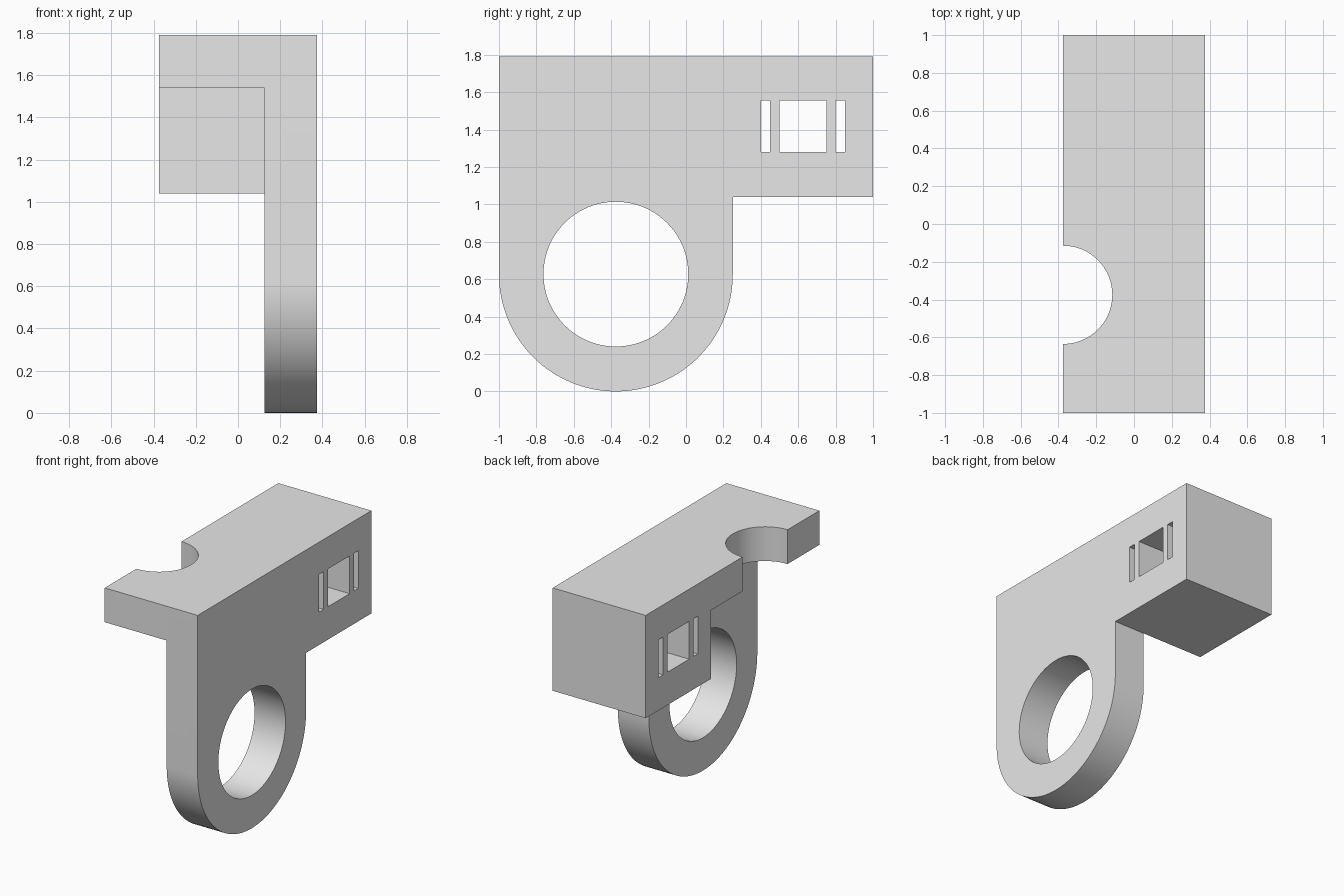
import bpy, bmesh, math
from mathutils import Vector

cube = bpy.data.objects.get("Cube")
if cube:
    bpy.data.objects.remove(cube)

grey = bpy.data.materials.new("light_grey")
grey.use_nodes = True
colour = (0.8, 0.8, 0.8, 1)
grey.diffuse_color = colour
grey.node_tree.nodes["Principled BSDF"].inputs["Base Color"].default_value = colour

TOP, HALF, WALL = 1.79, 0.375, 0.25
RING_Y, RING_Z, RING_R = -0.375, 0.625, 0.625


def arc(cu, cv, r, start, end, n):
    """Points on an arc, angles in degrees."""
    angles = [math.radians(start + (end - start) * i / n) for i in range(n + 1)]
    return [(cu + r * math.cos(a), cv + r * math.sin(a)) for a in angles]


def prism(name, points, low, high, axis):
    """Extrude a closed profile along x (points are y, z) or z (points are x, y)."""
    bm = bmesh.new()
    place = (lambda u, v: (low, u, v)) if axis == "x" else (lambda u, v: (u, v, low))
    face = bm.faces.new([bm.verts.new(place(u, v)) for u, v in points])
    shift = Vector((high - low, 0, 0) if axis == "x" else (0, 0, high - low))
    out = bmesh.ops.extrude_face_region(bm, geom=[face])
    moved = [g for g in out["geom"] if isinstance(g, bmesh.types.BMVert)]
    bmesh.ops.translate(bm, verts=moved, vec=shift)
    bmesh.ops.recalc_face_normals(bm, faces=bm.faces[:])
    mesh = bpy.data.meshes.new(name)
    bm.to_mesh(mesh)
    bm.free()
    mesh.materials.append(grey)
    obj = bpy.data.objects.new(name, mesh)
    bpy.context.collection.objects.link(obj)
    return obj


def rect(u0, u1, v0, v1):
    return [(u0, v0), (u1, v0), (u1, v1), (u0, v1)]


def combine(target, tool, operation):
    """Apply a boolean and remove the tool object."""
    tool.hide_render = True
    mod = target.modifiers.new(operation.lower(), "BOOLEAN")
    mod.operation, mod.solver, mod.object = operation, "EXACT", tool
    bpy.context.view_layer.objects.active = target
    bpy.ops.object.modifier_apply(modifier=mod.name)
    bpy.data.objects.remove(tool)


# Side plate with rounded ring end, in y and z
outline = arc(RING_Y, RING_Z, RING_R, 180, 360, 64)
outline += [(0.25, TOP - 0.75), (1, TOP - 0.75), (1, TOP), (-1, TOP)]
bracket = prism("bracket", outline, HALF - WALL, HALF, "x")

# Top flange and rear block, together one L-shaped profile
shelf = [(-1, TOP), (-1, TOP - WALL), (0.25, TOP - WALL),
         (0.25, TOP - 0.75), (1, TOP - 0.75), (1, TOP)]
combine(bracket, prism("shelf", shelf, -HALF, HALF - WALL, "x"), "UNION")

# Ring bore and half-round notch in the flange
bore = arc(RING_Y, RING_Z + 0.002, 0.387, 0, 360, 96)[:-1]
combine(bracket, prism("bore_cutter", bore, 0, 1, "x"), "DIFFERENCE")
notch = arc(-HALF, RING_Y, 0.26, 0, 360, 96)[:-1]
combine(bracket, prism("notch_cutter", notch, 1.3, 2, "z"), "DIFFERENCE")

# Square window between two narrow slots
for y0, y1 in ((0.4, 0.45), (0.5, 0.75), (0.8, 0.85)):
    window = rect(y0, y1, 1.28, 1.555)
    combine(bracket, prism("window_cutter", window, -1, 1, "x"), "DIFFERENCE")

# Smooth curved walls, crisp edges
bpy.ops.object.select_all(action="DESELECT")
bracket.select_set(True)
bpy.context.view_layer.objects.active = bracket
bpy.ops.object.shade_smooth_by_angle(angle=math.radians(30))
